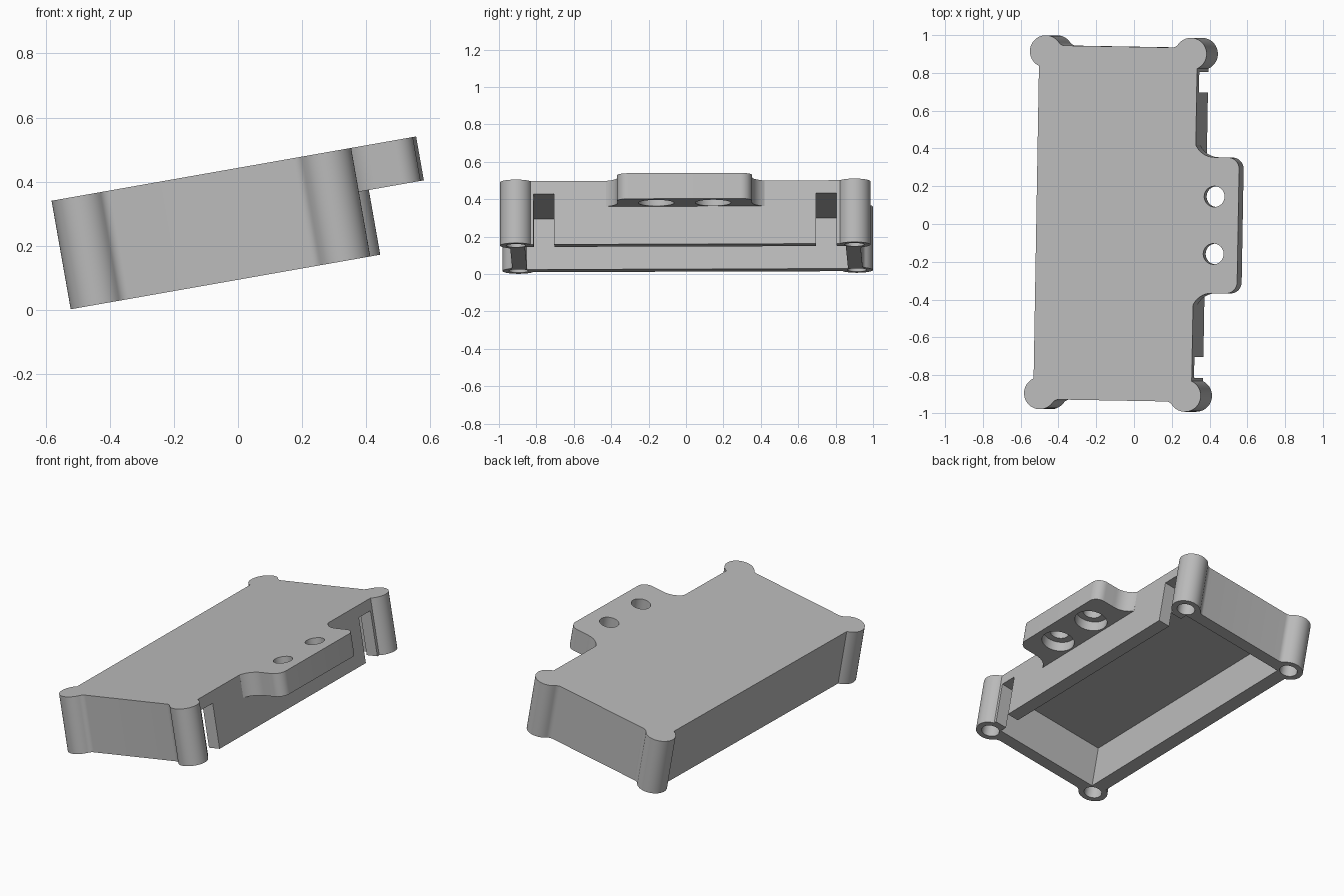
import bpy, bmesh
from math import radians, sin, cos, atan2, degrees, sqrt
from mathutils import Matrix

if "Cube" in bpy.data.objects:
    bpy.data.objects.remove(bpy.data.objects["Cube"], do_unlink=True)

# Main sizes
BOTTOM, TOP, CEILING, MOUNT_LOW = 0.092, 0.436, 0.366, 0.297
WALL_X, WALL_Y = 0.425, 0.937
POST_X, POST_Y, POST_R = 0.39, 0.905, 0.085
FILLET = 0.04
TILT = (Matrix.Rotation(radians(-10), 4, 'Y')
        @ Matrix.Translation((-0.0235, 0.0025, 0))
        @ Matrix.Rotation(radians(-1), 4, 'Z'))

grey = bpy.data.materials.new("plain grey")
grey.use_nodes = True
grey.diffuse_color = (0.5, 0.5, 0.5, 1)
grey.node_tree.nodes["Principled BSDF"].inputs["Base Color"].default_value = (0.5, 0.5, 0.5, 1)


def arc(cx, cy, r, start, end, steps=12):
    angles = [radians(start + (end - start) * i / steps) for i in range(steps + 1)]
    return [(cx + r * cos(a), cy + r * sin(a)) for a in angles]


def prism(name, outline, low, high):
    bm = bmesh.new()
    face = bm.faces.new([bm.verts.new((x, y, low)) for x, y in outline])
    top = bmesh.ops.extrude_face_region(bm, geom=[face])["geom"]
    for v in top:
        if isinstance(v, bmesh.types.BMVert):
            v.co.z = high
    bmesh.ops.recalc_face_normals(bm, faces=bm.faces)
    mesh = bpy.data.meshes.new(name)
    bm.to_mesh(mesh)
    bm.free()
    mesh.materials.append(grey)
    obj = bpy.data.objects.new(name, mesh)
    bpy.context.collection.objects.link(obj)
    return obj


def box(x0, x1, y0, y1):
    return [(x0, y0), (x1, y0), (x1, y1), (x0, y1)]


def circle(x, y, r):
    return arc(x, y, r, 0, 360, 40)[:-1]


def combine(target, other, operation):
    mod = target.modifiers.new(operation.title(), 'BOOLEAN')
    mod.object, mod.operation, mod.solver = other, operation, 'EXACT'
    bpy.ops.object.select_all(action='DESELECT')
    bpy.context.view_layer.objects.active = target
    target.select_set(True)
    bpy.ops.object.modifier_apply(modifier=mod.name)
    bpy.data.objects.remove(other, do_unlink=True)


def cut(target, outline, low, high):
    combine(target, prism("cutter", outline, low, high), 'DIFFERENCE')


# Casing outline: one corner with its round post and end fillet, mirrored
rise = WALL_Y + FILLET - POST_Y
run = sqrt((POST_R + FILLET) ** 2 - rise ** 2)
meet = degrees(atan2(rise, -run))
side = WALL_X - POST_X
first = degrees(atan2(-sqrt(POST_R ** 2 - side ** 2), side))
corner = arc(POST_X, POST_Y, POST_R, first, meet, 28)
corner += arc(POST_X - run, WALL_Y + FILLET, FILLET, meet - 180, -90, 8)[1:]
back = corner + [(-x, y) for x, y in reversed(corner)]
casing = prism("casing", back + [(-x, -y) for x, y in back], BOTTOM, TOP)

# Side mount with flared root and rounded outer corners
half = arc(0.60, 0.30, 0.06, 0, 90) + arc(0.525, 0.47, 0.11, 270, 204.7) + [(0.40, 0.424)]
mount = prism("side_mount", half + [(x, -y) for x, y in reversed(half)], MOUNT_LOW, TOP)
combine(casing, mount, 'UNION')

# Hollow underside
cut(casing, box(-0.345, 0.35, -0.858, 0.858), BOTTOM - 0.1, CEILING)

for s in (-1, 1):
    # Slots in the right wall beside the posts
    cut(casing, box(0.30, 0.5, *sorted((s * 0.70, s * 0.81))), BOTTOM - 0.1, CEILING)
    # Mount holes with counterbores underneath
    cut(casing, circle(0.53, s * 0.152, 0.055), 0.2, 0.6)
    cut(casing, circle(0.53, s * 0.152, 0.095), 0.2, 0.36)
    # Blind screw holes in the posts
    for t in (-1, 1):
        cut(casing, circle(t * POST_X, s * POST_Y, 0.052), BOTTOM - 0.1, CEILING)

casing.data.transform(TILT)
bpy.ops.object.select_all(action='DESELECT')
bpy.context.view_layer.objects.active = casing
casing.select_set(True)
bpy.ops.object.shade_smooth_by_angle(angle=radians(25))
